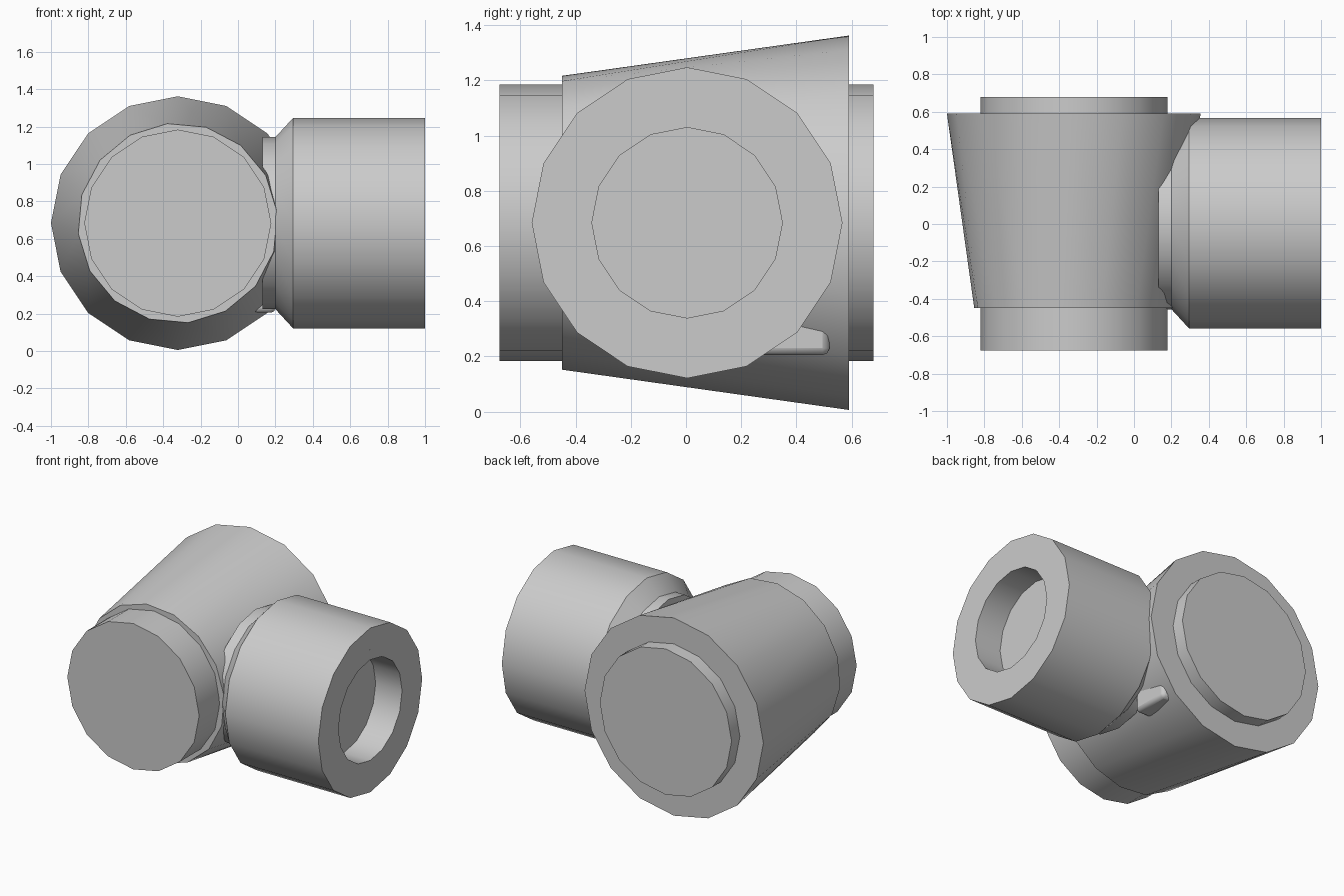
import bpy, bmesh, math
from mathutils import Vector

if "Cube" in bpy.data.objects:
    bpy.data.objects.remove(bpy.data.objects["Cube"])

# Single plain grey
grey = bpy.data.materials.new("light grey")
grey.use_nodes = True
grey.diffuse_color = (0.6, 0.6, 0.6, 1)
grey.node_tree.nodes["Principled BSDF"].inputs["Base Color"].default_value = (0.6, 0.6, 0.6, 1)

SIDES = 16
AXIS_Z = 0.684


def finish(name, bm):
    bmesh.ops.recalc_face_normals(bm, faces=bm.faces)
    mesh = bpy.data.meshes.new(name)
    bm.to_mesh(mesh)
    bm.free()
    mesh.materials.append(grey)
    obj = bpy.data.objects.new(name, mesh)
    bpy.context.collection.objects.link(obj)
    bpy.ops.object.select_all(action="DESELECT")
    obj.select_set(True)
    bpy.context.view_layer.objects.active = obj
    bpy.ops.object.shade_smooth_by_angle(angle=math.radians(30))
    return obj


def turned(name, axis, offset, profile):
    """Closed turned solid; profile rows are (position along axis, radius, twist in degrees)."""
    bm = bmesh.new()
    rings = []
    for pos, radius, twist in profile:
        ring = []
        for i in range(SIDES):
            a = math.tau * i / SIDES + math.radians(twist)
            across, up = radius * math.cos(a), AXIS_Z + radius * math.sin(a)
            ring.append(bm.verts.new((pos, across + offset, up) if axis == "X"
                                     else (across + offset, pos, up)))
        rings.append(ring)
    for low, high in zip(rings, rings[1:]):
        for i in range(SIDES):
            j = (i + 1) % SIDES
            bm.faces.new((low[i], low[j], high[j], high[i]))
    bm.faces.new(rings[0])
    bm.faces.new(rings[-1])
    return finish(name, bm)


def box(name, low, high):
    low, high = Vector(low), Vector(high)
    bm = bmesh.new()
    bmesh.ops.create_cube(bm, size=1)
    bmesh.ops.scale(bm, vec=high - low, verts=bm.verts)
    bmesh.ops.translate(bm, vec=(low + high) / 2, verts=bm.verts)
    return finish(name, bm)


# Tapered barrel with a straight core showing at both ends
turned("tapered_barrel", "Y", -0.322, [(-0.45, 0.535, 6), (0.59, 0.678, 0)])
turned("barrel_core", "Y", -0.322, [(-0.675, 0.5, 0), (0.68, 0.5, 0)])

# Side pipe: neck, shoulder, straight wall, rim and blind bore
turned("side_pipe", "X", 0.004, [
    (0.13, 0.46, 0), (0.2, 0.46, 0), (0.295, 0.563, 0),
    (1.0, 0.563, 0), (1.0, 0.345, 0), (0.8, 0.345, 0)])

# Tab peeking out behind the pipe
tab = box("corner_tab", (0.08, 0.25, 0.205), (0.2, 0.52, 0.52))
bevel = tab.modifiers.new("rounded edge", "BEVEL")
bevel.width, bevel.segments = 0.025, 2

# Index ticks on the pipe rim
for name, low, high in (("outer_tick", 1.2, 1.245), ("inner_tick", 1.03, 1.1)):
    box(name, (0.995, -0.004, low), (1.0005, 0.006, high))
